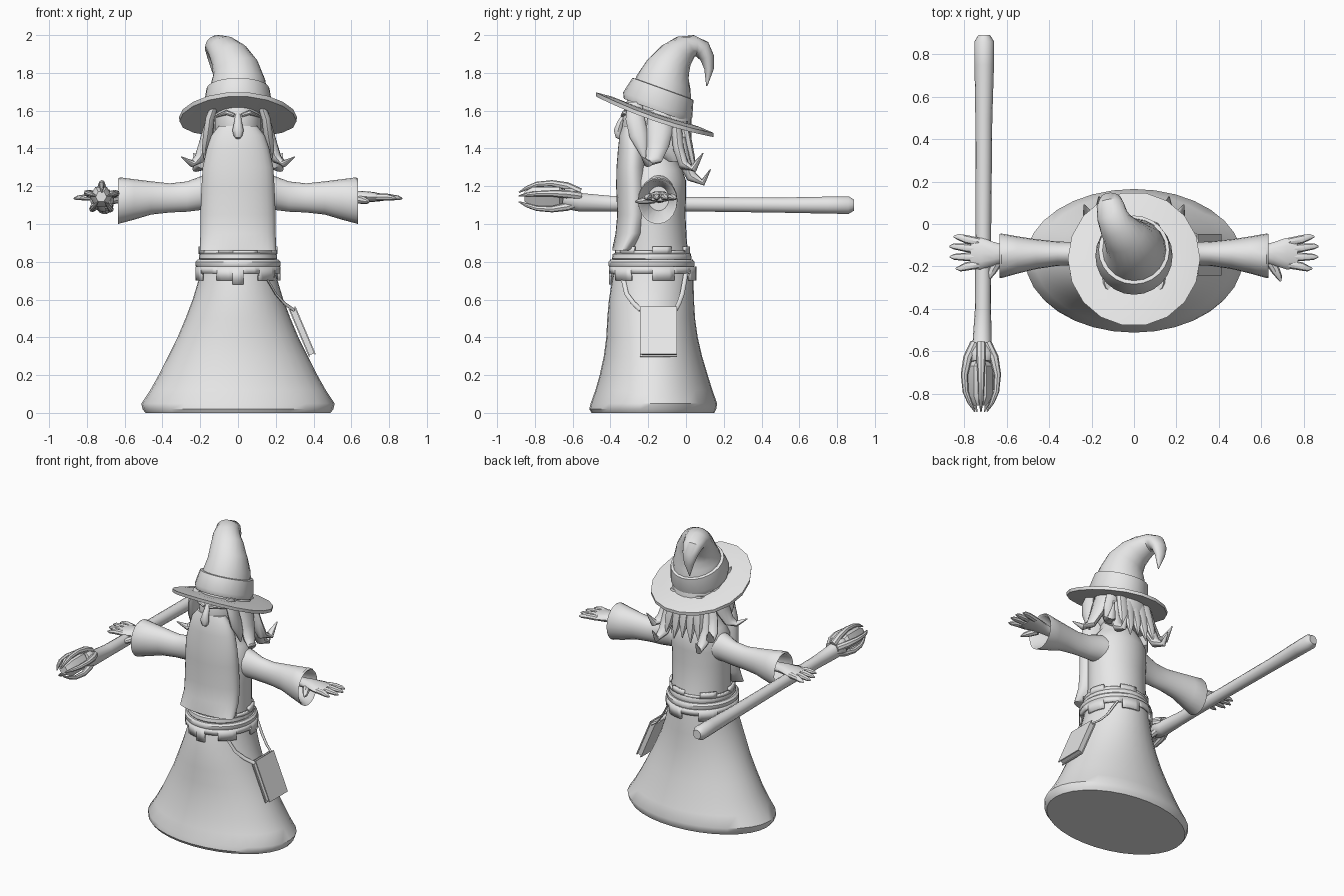
import bpy, bmesh, math
from mathutils import Vector, Matrix

grey = bpy.data.materials.new("plain_grey")
grey.diffuse_color = (0.8, 0.8, 0.8, 1)
X, Y, Z = Vector((1, 0, 0)), Vector((0, 1, 0)), Vector((0, 0, 1))


def finish(name, bm):
    bmesh.ops.recalc_face_normals(bm, faces=bm.faces[:])
    me = bpy.data.meshes.new(name)
    bm.to_mesh(me)
    bm.free()
    me.materials.append(grey)
    ob = bpy.data.objects.new(name, me)
    bpy.context.collection.objects.link(ob)
    return ob


def loft(name, pts, ref=X, axis=None, n=12):
    """Skin elliptical rings (x, y, z, half width along ref, half width across)."""
    bm = bmesh.new()
    cs = [Vector(p[:3]) for p in pts]
    rings = []
    for i, p in enumerate(pts):
        t = axis or (cs[min(i + 1, len(cs) - 1)] - cs[max(i - 1, 0)]).normalized()
        u = (ref - t * ref.dot(t)).normalized()
        v = t.cross(u)
        rings.append([bm.verts.new(cs[i] + u * p[3] * math.cos(k * math.tau / n)
                                   + v * p[-1] * math.sin(k * math.tau / n)) for k in range(n)])
    for a, b in zip(rings, rings[1:]):
        for k in range(n):
            bm.faces.new((a[k], a[(k + 1) % n], b[(k + 1) % n], b[k]))
    bm.faces.new(rings[0])
    bm.faces.new(rings[-1])
    return finish(name, bm)


def stack(name, rows, n=32):
    """Upright loft from rows (z, half width, front y, back y)."""
    return loft(name, [(0, (f + b) / 2, z, w, (b - f) / 2) for z, w, f, b in rows], axis=Z, n=n)


def box(name, loc, size, rot=0):
    bm = bmesh.new()
    m = Matrix.Translation(loc) @ Matrix.Rotation(rot, 4, 'Y') @ Matrix.Diagonal((*size, 1))
    bmesh.ops.create_cube(bm, size=1, matrix=m)
    return finish(name, bm)


def notched_band(name, z_flat, z_tab, z_low, w, f, b, tabs):
    """Elliptical strip with square tabs along one edge."""
    bm = bmesh.new()
    n = 48
    for k in range(n):
        z_end = z_low if k in (35, 36) else z_tab if k % tabs < tabs // 2 else (z_tab + z_flat) / 2
        q = []
        for a, z in ((k, z_flat), (k + 1, z_flat), (k + 1, z_end), (k, z_end)):
            a = a * math.tau / n
            q.append(bm.verts.new((w * math.cos(a), (f + b) / 2 + (b - f) / 2 * math.sin(a), z)))
        bm.faces.new(q)
    bmesh.ops.remove_doubles(bm, verts=bm.verts[:], dist=1e-4)
    ob = finish(name, bm)
    ob.modifiers.new("thickness", 'SOLIDIFY').thickness = 0.015
    return ob


# Robe skirt and torso
stack("robe_skirt", [(0, .49, -.50, .15), (.02, .505, -.512, .16), (.05, .512, -.505, .165),
                     (.12, .465, -.48, .14), (.2, .42, -.457, .115), (.3, .37, -.435, .085),
                     (.4, .32, -.422, .062), (.5, .278, -.417, .048), (.6, .24, -.408, .042),
                     (.7, .21, -.392, .04), (.8, .19, -.37, .03)])
stack("robe_torso", [(.78, .19, -.36, .03), (.9, .188, -.34, .005), (1.05, .19, -.335, -.003),
                     (1.15, .195, -.33, 0), (1.23, .19, -.32, 0), (1.29, .16, -.3, -.02),
                     (1.35, .11, -.28, -.05), (1.45, .09, -.27, -.06)])

# Belt with notched edges
stack("belt_lower", [(.768, .215, -.402, .04), (.78, .225, -.41, .045), (.80, .225, -.41, .045),
                     (.812, .213, -.4, .035)])
stack("belt_upper", [(.808, .2, -.385, .025), (.818, .207, -.392, .03), (.84, .205, -.388, .026),
                     (.85, .195, -.37, .02)])
notched_band("belt_skirt_tabs", .775, .70, .68, .225, -.408, .055, 8)
notched_band("belt_top_tabs", .84, .88, .86, .208, -.375, .022, 8)

# Head, nose and brows
stack("head", [(1.36, .08, -.28, -.06), (1.42, .115, -.32, -.05), (1.5, .125, -.34, -.04),
               (1.58, .125, -.335, -.04), (1.66, .11, -.31, -.05)], 20)
loft("nose", [(0, -.32, 1.585, .014, .012), (0, -.345, 1.54, .02, .018), (0, -.36, 1.495, .03, .024),
              (0, -.355, 1.465, .022, .02), (0, -.34, 1.45, .008, .008)], n=10)
for s in (1, -1):
    loft("brow", [(s * .02, -.335, 1.575, .012, .01), (s * .06, -.325, 1.59, .016, .013),
                  (s * .115, -.27, 1.57, .008, .006)], ref=Y, n=8)

# Long beard draped over the chest
stack("beard", [(.86, .2, -.39, -.28), (.87, .202, -.39, -.26), (.95, .199, -.373, -.2),
                (1.05, .199, -.364, -.19), (1.2, .193, -.37, -.19), (1.3, .187, -.368, -.2),
                (1.4, .165, -.36, -.2), (1.47, .14, -.352, -.22), (1.52, .1, -.335, -.24)], 28)

# Hair cap and curling locks
stack("hair", [(1.33, .12, -.12, -.0), (1.38, .145, -.19, .025), (1.47, .152, -.23, .03),
               (1.56, .15, -.26, .03), (1.64, .14, -.28, .0)], 20)
for s in (1, -1):
    loft("front_lock", [(s * .12, -.27, 1.64, .04, .02), (s * .148, -.27, 1.56, .05, .024),
                        (s * .16, -.25, 1.47, .05, .026), (s * .172, -.23, 1.4, .03, .02),
                        (s * .175, -.22, 1.34, .006, .005)], ref=Y, n=10)
    loft("side_lock", [(s * .13, -.14, 1.6, .06, .025), (s * .155, -.14, 1.5, .07, .032),
                       (s * .175, -.15, 1.42, .06, .035), (s * .205, -.17, 1.345, .045, .028),
                       (s * .245, -.2, 1.32, .028, .018), (s * .30, -.235, 1.355, .003, .003)], ref=Y, n=10)
    loft("curled_lock", [(s * .13, -.05, 1.5, .05, .03), (s * .16, -.04, 1.4, .05, .03),
                         (s * .19, -.01, 1.31, .04, .028), (s * .215, .04, 1.295, .028, .022),
                         (s * .235, .09, 1.375, .003, .003)], ref=X, n=10)
    loft("low_lock", [(s * .12, -.04, 1.45, .045, .04), (s * .14, -.01, 1.33, .045, .035),
                      (s * .15, .03, 1.25, .035, .03), (s * .16, .09, 1.22, .02, .018),
                      (s * .165, .13, 1.29, .003, .003)], n=10)
for i, x in enumerate((-.1, -.05, 0, .05, .1)):
    loft("back_lock", [(x * .9, -.02, 1.54, .035, .03), (x, .005, 1.42, .036, .03),
                       (x * 1.1, .025, 1.34 - .02 * (i % 2), .03, .024),
                       (x * 1.25, .04, 1.25 - .02 * (i % 2), .003, .003)], n=8)

# Hat: tilted wavy brim, band, and drooping crown
bm = bmesh.new()
n, rows = 18, []
for r, dz in ((.15, .0), (.23, 0), (.312, -.012), (.31, -.034), (.15, -.03)):
    ring = []
    for k in range(n):
        a = k * math.tau / n
        y = r * 1.015 * math.sin(a)
        wave = .012 * math.cos(2 * a) * (r / .31) ** 2
        ring.append(bm.verts.new((r * math.cos(a), y - .165, 1.59 - .345 * y + dz - wave)))
    rows.append(ring)
for a, b in zip(rows, rows[1:]):
    for k in range(n):
        bm.faces.new((a[k], a[(k + 1) % n], b[(k + 1) % n], b[k]))
bm.faces.new(rows[0])
bm.faces.new(rows[-1])
finish("hat_brim", bm)
tilt = Vector((0, .34, .94)).normalized()
loft("hat_band", [(0, -.155, 1.60, .175, .185), (0, -.15, 1.63, .182, .195),
                  (0, -.122, 1.715, .167, .172), (0, -.121, 1.718, .145, .15)], axis=tilt, n=24)
loft("hat_crown", [(0, -.13, 1.69, .155, .16), (0, -.118, 1.75, .145, .147),
                   (-.012, -.095, 1.82, .125, .12), (-.045, -.055, 1.885, .105, .094),
                   (-.08, -.01, 1.925, .085, .076), (-.103, .04, 1.942, .073, .058),
                   (-.11, .085, 1.925, .066, .05), (-.11, .112, 1.88, .052, .038),
                   (-.108, .122, 1.82, .034, .025), (-.105, .11, 1.73, .003, .003)], n=20)

# Arms: flared hollow sleeves, hands and fingers
for s in (1, -1):
    sleeve = [(.1, -.15, 1.17, .10, .10), (.19, -.145, 1.165, .075, .09), (.27, -.14, 1.145, .055, .08),
              (.36, -.14, 1.138, .057, .077), (.46, -.142, 1.138, .07, .088), (.55, -.146, 1.13, .088, .107),
              (.625, -.15, 1.125, .105, .122), (.635, -.15, 1.12, .103, .12), (.625, -.15, 1.12, .092, .108),
              (.5, -.145, 1.135, .055, .065)]
    loft("sleeve", [(s * p[0], *p[1:]) for p in sleeve], ref=Y, axis=X, n=20)
    hand = [(.45, -.14, 1.14, .035, .03), (.6, -.14, 1.142, .038, .03), (.66, -.14, 1.145, .055, .03),
            (.72, -.14, 1.143, .075, .026), (.77, -.138, 1.14, .07, .018)]
    loft("hand", [(s * p[0], *p[1:]) for p in hand], ref=Y, n=12)
    for y0, y1, tip in ((-.085, -.06, .85), (-.12, -.105, .87), (-.155, -.155, .868), (-.19, -.21, .84)):
        loft("finger", [(s * .73, y0, 1.142, .02, .018), (s * .79, (y0 + y1) / 2, 1.143, .02, .018),
                        (s * (tip - .02), y1, 1.138, .014, .012), (s * tip, y1, 1.134, .004, .004)],
             ref=Y, n=8)
    loft("thumb", [(s * .64, -.17, 1.13, .025, .022), (s * .665, -.215, 1.125, .022, .02),
                   (s * .685, -.25, 1.12, .014, .013), (s * .692, -.27, 1.118, .004, .004)], n=8)

# Staff with crystal held by prongs
loft("staff", [(-.706, .89, 1.10, .028, .03), (-.706, .86, 1.10, .047, .048), (-.706, .75, 1.10, .046, .046),
               (-.708, .5, 1.10, .04, .041), (-.71, 0, 1.105, .037, .039), (-.712, -.4, 1.108, .038, .042),
               (-.716, -.56, 1.115, .045, .05), (-.72, -.62, 1.135, .065, .06),
               (-.72, -.65, 1.14, .05, .05)], n=14)
loft("crystal", [(-.725, -.64, 1.145, .03, .03), (-.725, -.67, 1.145, .06, .06),
                 (-.725, -.81, 1.145, .06, .06), (-.725, -.855, 1.145, .03, .03)], n=6)
for k in range(5):
    a = k * math.tau / 5 + .3
    prong = [(-.56, .03, .022), (-.63, .065, .022), (-.71, .082, .017), (-.79, .076, .014),
             (-.84, .056, .011), (-.885, .03, .003)]
    loft("staff_prong", [(-.722 + r * math.cos(a), y, 1.14 + r * .92 * math.sin(a), w, w)
                         for y, r, w in prong], n=8)

# Hanging book and its straps
lean = -math.radians(23)
for off in (-.016, .016):
    box("book_cover", (.34 + off * .92, -.145, .43 + off * .39), (.007, .195, .275), lean)
box("book_pages", (.34, -.143, .43), (.03, .18, .26), lean)
for ys in ((-.34, -.315, -.24), (.0, -.02, -.055)):
    loft("book_strap", [(.135, ys[0], .74, .006, .012), (.2, ys[1], .63, .006, .012),
                        (.245, (ys[1] + ys[2]) / 2, .58, .006, .012), (.295, ys[2], .545, .006, .012)], n=8)

# Smooth shading with sharp edges kept
bpy.ops.object.select_all(action='SELECT')
bpy.context.view_layer.objects.active = bpy.context.selected_objects[0]
bpy.ops.object.shade_smooth_by_angle(angle=math.radians(40))
